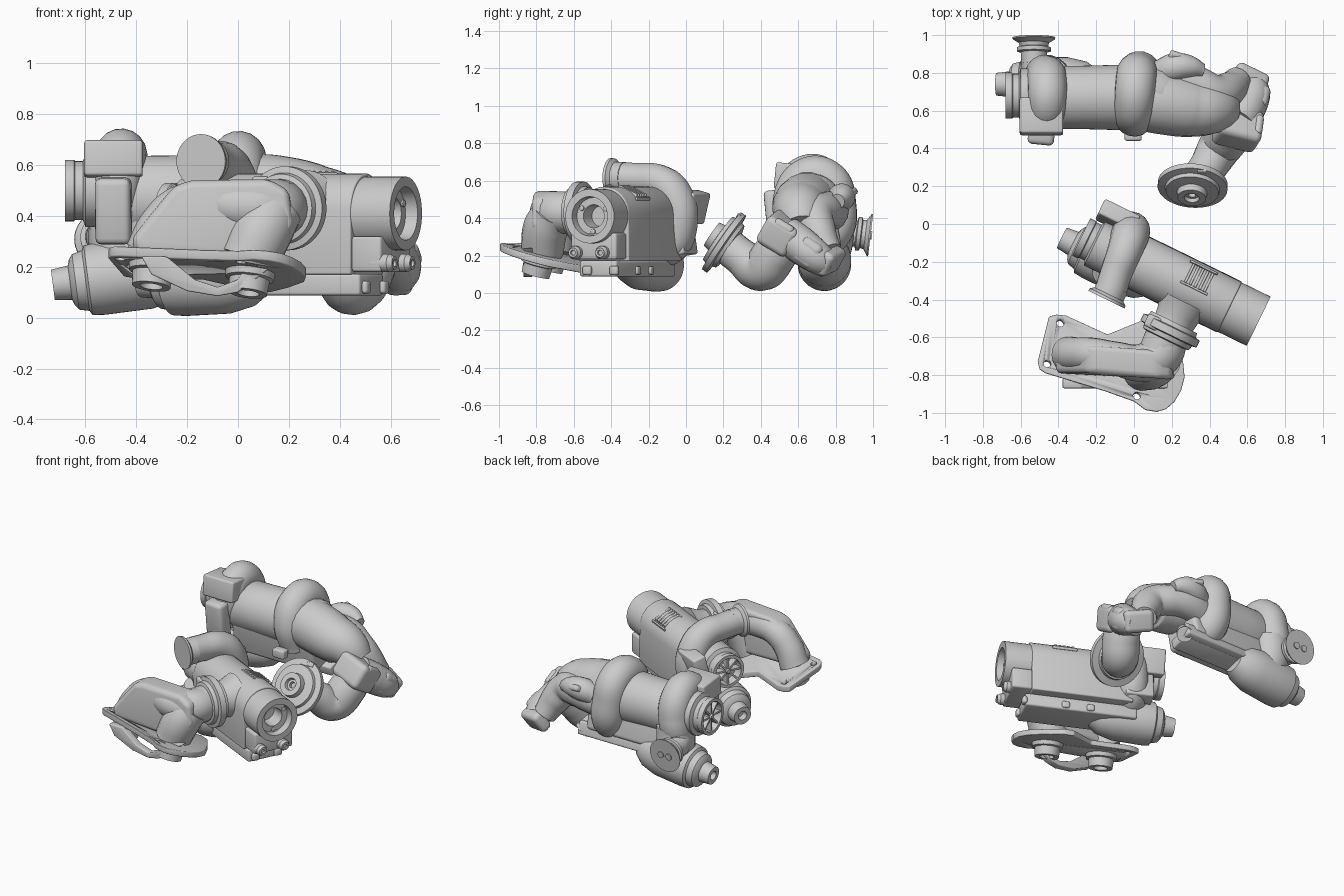
import bpy, bmesh, math
from mathutils import Matrix, Vector, Euler

if "Cube" in bpy.data.objects:
    bpy.data.objects.remove(bpy.data.objects["Cube"])

M = Matrix.Identity(4)      # frame of the unit being built


def finish(ob, bevel=0.0, segs=3, angle=35):
    ob.matrix_world = M @ ob.matrix_world
    bpy.ops.object.select_all(action='DESELECT')
    ob.select_set(True)
    bpy.context.view_layer.objects.active = ob
    if bevel:
        b = ob.modifiers.new("bevel", 'BEVEL')
        b.width, b.segments, b.limit_method = bevel, segs, 'ANGLE'
        bpy.ops.object.modifier_apply(modifier="bevel")
    bpy.ops.object.shade_smooth_by_angle(angle=math.radians(angle))
    return ob


def from_bm(name, bm, mat=None, bevel=0.0):
    bmesh.ops.recalc_face_normals(bm, faces=bm.faces)
    me = bpy.data.meshes.new(name)
    bm.to_mesh(me)
    bm.free()
    ob = bpy.data.objects.new(name, me)
    bpy.context.collection.objects.link(ob)
    if mat:
        ob.matrix_world = mat
    return finish(ob, bevel, 3 if bevel < .03 else 6)


def box(name, c, size, rot=(0, 0, 0), bevel=0.012):
    bm = bmesh.new()
    bmesh.ops.create_cube(bm, size=1)
    bmesh.ops.scale(bm, vec=size, verts=bm.verts)
    return from_bm(name, bm, Matrix.Translation(c) @ Euler(rot).to_matrix().to_4x4(), bevel)


def lathe(name, profile, c, axis=(1, 0, 0), n=48):
    """profile: (distance along axis, radius) pairs"""
    bm = bmesh.new()
    rings = []
    for t, r in profile:
        rings.append([bm.verts.new((r * math.cos(2 * math.pi * i / n), r * math.sin(2 * math.pi * i / n), t))
                      for i in range(n)])
    for a, b in zip(rings, rings[1:]):
        for i in range(n):
            bm.faces.new((a[i], a[(i + 1) % n], b[(i + 1) % n], b[i]))
    bm.faces.new(rings[0])
    bm.faces.new(rings[-1])
    q = Vector(axis).to_track_quat('Z', 'Y').to_matrix().to_4x4()
    return from_bm(name, bm, Matrix.Translation(c) @ q)


def pipe(name, pts):
    """smooth tube through (x, y, z, radius) points"""
    cu = bpy.data.curves.new(name, 'CURVE')
    cu.dimensions, cu.bevel_depth, cu.bevel_resolution = '3D', 1.0, 7
    cu.resolution_u, cu.use_fill_caps = 10, True
    s = cu.splines.new('BEZIER')
    s.bezier_points.add(len(pts) - 1)
    s.radius_interpolation = 'CARDINAL'
    for bp, p in zip(s.bezier_points, pts):
        bp.co, bp.radius = p[:3], p[3]
        bp.handle_left_type = bp.handle_right_type = 'AUTO'
    tmp = bpy.data.objects.new(name + "_path", cu)
    bpy.context.collection.objects.link(tmp)
    me = bpy.data.meshes.new_from_object(tmp.evaluated_get(bpy.context.evaluated_depsgraph_get()))
    bpy.data.objects.remove(tmp)
    ob = bpy.data.objects.new(name, me)
    bpy.context.collection.objects.link(ob)
    return finish(ob, angle=50)


def slab(name, outline, fn, bevel=0.0):
    """extrude an outline; fn(a, b, k) gives the 3D point at end k"""
    bm = bmesh.new()
    ends = [[bm.verts.new(fn(a, b, k)) for a, b in outline] for k in (0, 1)]
    n = len(outline)
    for i in range(n):
        j = (i + 1) % n
        bm.faces.new((ends[0][i], ends[0][j], ends[1][j], ends[1][i]))
    for e in ends:
        bm.faces.new(e)
    return from_bm(name, bm, None, bevel)


def fan(prefix, c, r):
    """inlet shroud and bladed wheel facing local -x"""
    lathe(prefix + "_inlet_shroud", [(.22, r * 1.3), (.08, r * 1.3), (.07, r * 1.05), (.04, r * 1.05), (.035, r * 1.1),
          (0, r * 1.1), (0, r * .9), (.06, r * .85)], c)
    lathe(prefix + "_wheel_hub", [(.08, r * .4), (.03, r * .25), (.0, r * .12)], c)
    for i in range(8):
        a = i * math.pi / 4
        box(prefix + "_wheel_blade", (c[0] + .035, c[1] - r * .5 * math.sin(a), c[2] + r * .5 * math.cos(a)),
            (.05, .012, r * .8), (a, 0, .0), 0)


def actuator(prefix, c, tilt):
    """lower drum with nozzle tip, pointing along local -x"""
    lathe(prefix + "_lower_drum", [(-.3, .08), (-.24, .12), (-.14, .143), (.05, .143), (.1, .138), (.11, .12), (.15, .11),
          (.165, .09), (.172, .068), (.24, .06), (.24, .03), (.2, .025)], c, (-1, 0, -tilt))


# ---------- front unit: local +x runs to the open end of the barrel ----------
ang = math.radians(-26)
M = Matrix.Translation((.66, -.515, 0)) @ Matrix.Rotation(ang, 4, 'Z')
lathe("front_barrel", [(-.9, .12), (-.84, .145), (0, .145), (0, .105), (-.05, .1), (-.05, .062), (-.14, .055)], (0, 0, .41))
for i in range(3):
    a = i * 2.09 + .5
    lathe("bore_bolt", [(-.06, .014), (-.042, .014), (-.04, .01)], (0, .082 * math.cos(a), .41 + .082 * math.sin(a)), n=12)
arch = [(.148 * math.cos(t * math.pi / 16), .42 + .148 * math.sin(t * math.pi / 16)) for t in range(17)]
slab("front_housing", [(.15, .17)] + arch + [(-.15, .17)], lambda a, b, k: (-.82 + .65 * k, a, b), .008)
box("front_base_plate", (-.5, -.02, .13), (.72, .22, .085))
box("front_end_clamp", (-.11, 0, .25), (.13, .27, .14))
for y in (-.1, .06):
    lathe("clamp_bolt", [(-.08, .036), (-.01, .036), (0, .028), (.01, .026), (.01, .014), (.0, .012)], (-.01, y, .215), n=20)
    box("base_stud", (-.46 + y, .09, .12), (.05, .025, .045))
    box("base_end_stud", (-.135, y + .02, .12), (.03, .05, .05))
for i in range(5):
    box("vent_slat", (-.44 + i * .028, .065, .54), (.014, .12, .03), (-.45, 0, 0), .005)
for y, z in ((.006, .562), (.128, .504)):
    box("vent_frame", (-.385, y, z), (.16, .012, .02), (-.45, 0, 0), .004)
fan("front", (-1.04, -.01, .42), .1)
pipe("front_scroll", [(-.84, -.13, .36, .07), (-.84, -.08, .26, .09), (-.83, .05, .24, .1), (-.82, .13, .36, .1),
     (-.81, .1, .53, .1), (-.8, .02, .595, .092), (-.79, -.1, .61, .085), (-.775, -.2, .615, .085)])
lathe("front_outlet_trumpet", [(0, .085), (.05, .085), (.065, .105), (.08, .107)], (-.775, -.17, .615), (0, -1, 0))
box("front_side_box", (-.91, .165, .46), (.21, .09, .17), (-.25, 0, 0))
box("front_side_bracket", (-.86, .12, .3), (.18, .1, .2), (.15, 0, 0))
actuator("front", (-.89, -.06, .152), .05)
# turbine outlet and clamp on the side of the housing
lathe("front_outlet_clamp", [(0, .15), (.08, .115), (.12, .11), (.12, .135), (.145, .14), (.15, .165), (.19, .165), (.195, .14),
      (.22, .135), (.225, .115), (.3, .11)], (-.4, -.08, .43), (0, -1, 0))
box("clamp_screw", (-.5, -.25, .53), (.08, .07, .05))

# ---------- exhaust manifold and its flange (world frame) ----------
M = Matrix.Identity(4)
pipe("manifold_pipe", [(.18, -.6, .43, .11), (.13, -.7, .43, .115), (.03, -.735, .435, .1), (-.1, -.71, .45, .088),
     (-.22, -.69, .435, .088), (-.3, -.69, .36, .09), (-.35, -.69, .25, .095)])
pipe("manifold_branch", [(.15, -.71, .43, .11), (.1, -.75, .35, .12), (.04, -.77, .22, .115)])
web = [(-.25, .52), (-.18, .54), (.12, .545), (.2, .5), (.22, .36), (.13, .23), (-.4, .25), (-.42, .31)]
slab("manifold_web", web, lambda a, b, k: (a, -.73 - .1 * max(a, -.15) + .15 * (k - .5), b), .055)


def plane_z(x, y):
    return .015 - .12 * x - .26 * y


edge = [(-.45, -.49), (-.41, -.48), (-.36, -.485), (-.14, -.585), (.07, -.5), (.13, -.52), (.2, -.62), (.26, -.73), (.268, -.81),
        (.25, -.88), (.215, -.94), (.17, -.98), (.12, -.995), (.06, -.985), (0, -.94), (-.155, -.885), (-.47, -.79), (-.5, -.77),
        (-.51, -.73)]
flange = slab("manifold_flange", edge, lambda a, b, k: (a, b, plane_z(a, b) - .035 + .04 * k), .006)
for x, y in ((-.39, -.525), (-.46, -.74), (.015, -.91)):
    cut = lathe("hole_cutter", [(-.1, .02), (.1, .02)], (x, y, plane_z(x, y)), (.12, .26, 1), 20)
    cut.hide_render = True
    md = flange.modifiers.new("hole", 'BOOLEAN')
    md.operation, md.object, md.solver = 'DIFFERENCE', cut, 'EXACT'
    bpy.context.view_layer.objects.active = flange
    bpy.ops.object.modifier_apply(modifier="hole")
    bpy.data.objects.remove(cut)
for x, y in ((-.33, -.71), (.05, -.78)):
    lathe("flange_port", [(0, .1), (.04, .095), (.045, .08), (.1, .076), (.1, .045), (.03, .04)],
          (x, y, plane_z(x, y) - .02), (-.12, -.26, -1))
# curved guard lip hanging under the flange
arc = [(.18, .24), (.06, .24), (.0, .15), (-.08, .12), (-.17, .15), (-.28, .24), (-.38, .24), (-.34, .17), (-.2, .105),
       (-.08, .085), (.0, .1), (.08, .16)]
slab("flange_guard", arc, lambda a, b, k: (a, -.87 + .05 * k, b), .006)

# ---------- rear unit: barrel along x ----------
M = Matrix.Translation((0, .67, 0))
lathe("rear_barrel", [(-.56, .13), (-.5, .165), (-.25, .168), (.0, .175), (.15, .165), (.22, .12)], (0, 0, .47))
fan("rear", (-.68, .01, .5), .11)
pipe("rear_scroll", [(-.48, -.1, .36, .07), (-.47, -.1, .54, .095), (-.46, -.02, .64, .1), (-.46, .08, .6, .105),
     (-.47, .12, .46, .105), (-.5, .13, .34, .09), (-.53, .2, .315, .07), (-.53, .27, .315, .065)])
lathe("rear_outlet_trumpet", [(0, .065), (.06, .07), (.065, .09), (.085, .09), (.09, .075), (.11, .08), (.13, .112),
      (.138, .114), (.138, .1)], (-.53, .18, .325), (0, 1, -.12))
for x in (-.56, -.5):
    lathe("trumpet_port_stud", [(0, .022), (.145, .022)], (x, .18, .325), (0, 1, -.12), 16)
pipe("rear_turbine_scroll", [(.02, -.08, .32, .09), (.0, -.1, .5, .105), (.0, -.02, .62, .105), (.01, .09, .6, .108),
     (.02, .13, .48, .11), (.04, .11, .33, .11), (.06, .02, .26, .09)])
box("rear_top_box", (-.49, -.1, .62), (.23, .19, .14), (-.1, 0, 0))
box("rear_side_bracket", (-.49, -.19, .42), (.14, .1, .26), (.1, 0, -.1), .025)
box("rear_lug", (-.005, -.2, .32), (.09, .06, .06))
box("rear_lower_housing", (-.12, .01, .32), (.62, .27, .22), (.2, 0, 0), .03)
box("rear_base_plate", (-.08, .06, .2), (.66, .14, .07), (.3, 0, 0))
box("rear_base_rail", (-.08, .13, .23), (.66, .05, .09), (.3, 0, 0))
lathe("rear_base_boss", [(0, .05), (.1, .05)], (.2, .06, .26), (.4, .5, -.5), 24)
pipe("rear_drum_neck", [(-.46, .1, .42, .12), (-.46, .1, .28, .125), (-.42, .07, .17, .12)])
actuator("rear", (-.49, .07, .16), .13)

# ---------- rear exhaust piping (world frame) ----------
M = Matrix.Identity(4)
pipe("rear_exhaust_body", [(.02, .66, .49, .16), (.15, .64, .475, .165), (.3, .615, .45, .155), (.41, .61, .42, .135),
     (.48, .62, .34, .11)])
pipe("rear_side_pipe", [(.1, .76, .42, .1), (.2, .77, .44, .1), (.32, .74, .44, .1), (.43, .69, .41, .1),
     (.5, .71, .32, .095), (.55, .76, .22, .075)])
pipe("rear_side_spout", [(.14, .8, .48, .07), (.22, .83, .51, .075), (.3, .83, .51, .06), (.36, .81, .49, .04)])
box("spout_clip", (.25, .86, .52), (.15, .09, .04), (.5, .2, -.3), .015)
box("rear_manifold_block", (.55, .51, .32), (.24, .19, .17), (-.55, .2, -.25), .035)
box("block_cap", (.65, .51, .33), (.05, .12, .11), (-.55, .2, -.25), .03)
pipe("rear_manifold_arm", [(.55, .54, .31, .1), (.6, .62, .25, .1), (.63, .7, .19, .09), (.61, .76, .15, .075)])
box("arm_mid_joint", (.62, .67, .22), (.18, .13, .15), (-.6, .1, -.3), .035)
box("arm_end_pad", (.61, .77, .17), (.19, .08, .14), (-.6, .2, -.45), .03)
pipe("rear_down_elbow", [(.53, .53, .3, .11), (.5, .47, .2, .12), (.45, .4, .125, .115), (.39, .3, .19, .1), (.32, .21, .26, .1)])
lathe("rear_outlet_flange", [(-.06, .1), (-.05, .135), (-.03, .14), (-.025, .185), (.005, .185), (.01, .145), (.03, .14),
      (.035, .08), (.07, .075), (.07, .04), (.05, .035), (.05, .02), (.03, .018)], (.31, .195, .275), (-.06, -.8, .55))
box("flange_mark_pin", (.36, .28, .41), (.05, .02, .03), (-.5, 0, 0), .005)
